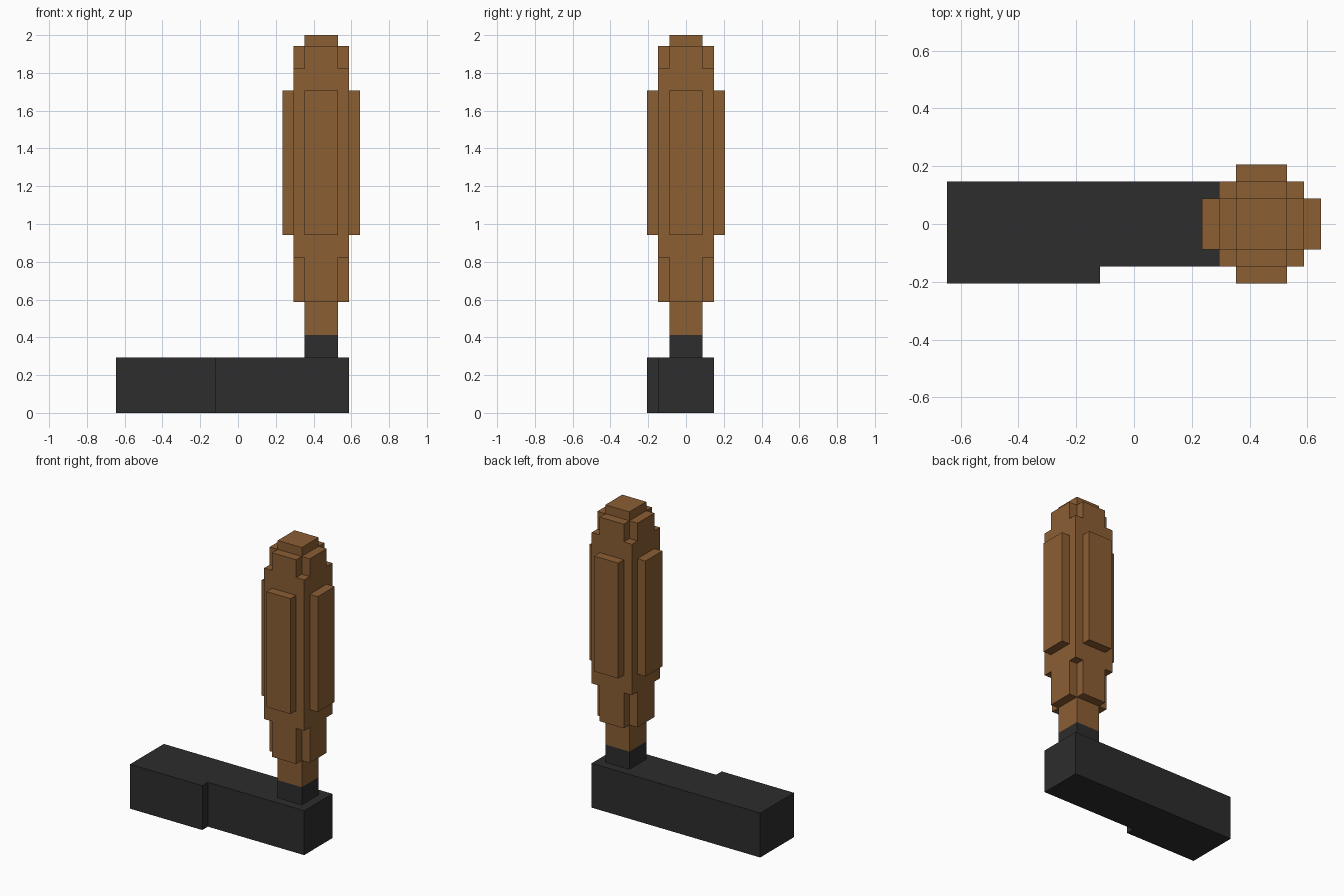
import bpy
import bmesh

cube = bpy.data.objects.get("Cube")
if cube:
    bpy.data.objects.remove(cube, do_unlink=True)

U = 1 / 17        # block unit
CX = 7.5          # grip axis, in units


def material(name, rgb):
    m = bpy.data.materials.new(name)
    m.use_nodes = True
    m.diffuse_color = (*rgb, 1)
    m.node_tree.nodes["Principled BSDF"].inputs["Base Color"].default_value = (*rgb, 1)
    return m


def prism(name, outline, z0, z1, mat):
    """Extrude a counter-clockwise outline (in units) from z0 to z1."""
    bm = bmesh.new()
    base = bm.faces.new([bm.verts.new((x * U, y * U, z0 * U)) for x, y in outline])
    top = bmesh.ops.extrude_face_region(bm, geom=[base])["geom"]
    bmesh.ops.translate(bm, vec=(0, 0, (z1 - z0) * U),
                        verts=[v for v in top if isinstance(v, bmesh.types.BMVert)])
    bmesh.ops.recalc_face_normals(bm, faces=bm.faces)
    me = bpy.data.meshes.new(name)
    bm.to_mesh(me)
    bm.free()
    me.materials.append(mat)
    ob = bpy.data.objects.new(name, me)
    bpy.context.collection.objects.link(ob)
    return ob


def rect(w, d, cx=CX, cy=0):
    return [(cx + sx * w / 2, cy + sy * d / 2)
            for sx, sy in ((-1, -1), (1, -1), (1, 1), (-1, 1))]


def plus(a, b):
    """Square of half size b with its corners notched back to a."""
    quarter = [(b, -a), (b, a), (a, a)]
    pts = []
    for _ in range(4):
        pts += quarter
        quarter = [(-y, x) for x, y in quarter]
    return [(CX + x, y) for x, y in pts]


wood = material("brown wood", (0.258, 0.112, 0.034))
metal = material("dark metal", (0.026, 0.026, 0.026))

# Crank arm with the thicker end, and the collar on it
prism("crank_arm", [(-11, -3.5), (-2, -3.5), (-2, -2.5), (10, -2.5), (10, 2.5), (-11, 2.5)],
      0, 5, metal)
prism("collar", rect(3, 3), 5, 7, metal)

# Wooden grip, from the bottom up
prism("grip_neck", rect(3, 3), 7, 10, wood)
prism("grip_lower_taper", plus(1.5, 2.5), 10, 14, wood)
prism("grip_core", rect(5, 5), 14, 31, wood)
prism("grip_upper_taper", plus(1.5, 2.5), 31, 33, wood)
prism("grip_cap", rect(3, 3), 33, 34, wood)

# Raised panels on the four sides of the grip
for side, dx, dy in (("left", 1, 0), ("right", -1, 0), ("back", 0, 1), ("front", 0, -1)):
    prism("grip_panel_" + side,
          rect(1 if dx else 3, 1 if dy else 3, CX + 3 * dx, 3 * dy), 16, 29, wood)
